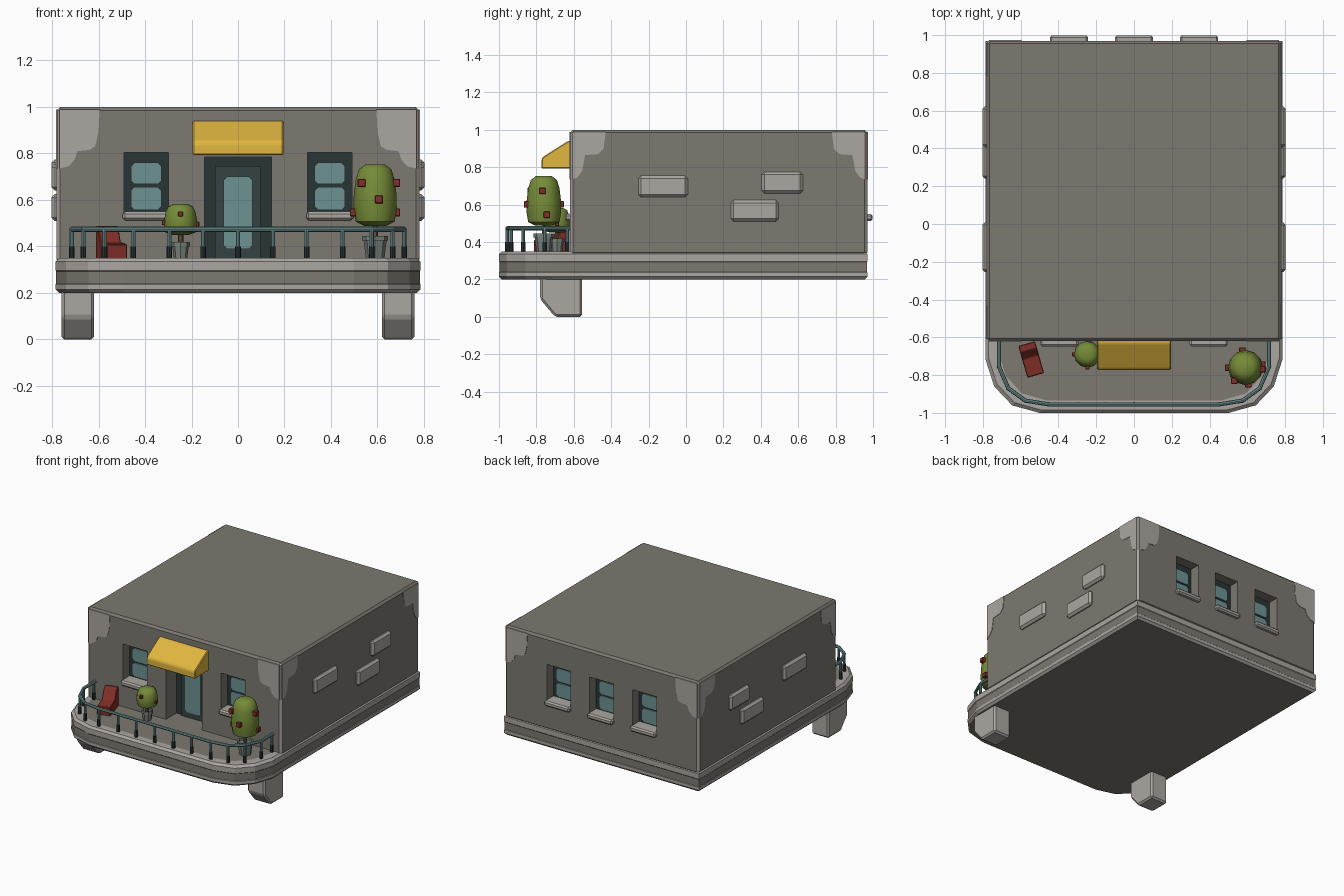
import bpy, bmesh, math
from mathutils import Vector, Matrix

if "Cube" in bpy.data.objects:
    bpy.data.objects.remove(bpy.data.objects["Cube"])


def mat(name, r, g, b):
    m = bpy.data.materials.new(name)
    m.diffuse_color = (r, g, b, 1)
    m.use_nodes = True
    m.node_tree.nodes["Principled BSDF"].inputs["Base Color"].default_value = m.diffuse_color
    return m


WALL = mat("wall grey", 0.205, 0.19, 0.165)
LIGHT = mat("light stone", 0.41, 0.385, 0.355)
DARK = mat("dark frame", 0.022, 0.035, 0.036)
DOOR = mat("door panel", 0.035, 0.055, 0.055)
TEAL = mat("teal glass and rail", 0.155, 0.29, 0.29)
GOLD = mat("awning yellow", 0.75, 0.47, 0.05)
GREEN = mat("leaf green", 0.18, 0.26, 0.04)
RED = mat("chair red", 0.23, 0.03, 0.022)
POT = mat("pot grey", 0.20, 0.23, 0.21)
WOOD = mat("trunk brown", 0.12, 0.08, 0.05)


def finish(name, bm, *mats, smooth=False):
    bmesh.ops.recalc_face_normals(bm, faces=bm.faces)
    me = bpy.data.meshes.new(name)
    bm.to_mesh(me)
    bm.free()
    for m in mats:
        me.materials.append(m)
    ob = bpy.data.objects.new(name, me)
    bpy.context.collection.objects.link(ob)
    if smooth:
        bpy.ops.object.select_all(action='DESELECT')
        ob.select_set(True)
        bpy.context.view_layer.objects.active = ob
        bpy.ops.object.shade_smooth_by_angle(angle=math.radians(40))
    return ob


def box(name, lo, hi, m, bevel=0.0):
    bm = bmesh.new()
    lo, hi = Vector(lo), Vector(hi)
    bmesh.ops.create_cube(bm, size=1, matrix=Matrix.Translation((lo + hi) / 2)
                          @ Matrix.Diagonal((*(hi - lo), 1)))
    if bevel:
        bmesh.ops.bevel(bm, geom=bm.edges[:], offset=bevel, segments=1,
                        affect='EDGES', profile=0.5)
    return finish(name, bm, m)


def prism(name, pts, vec, m, bevel=0.0):
    bm = bmesh.new()
    f = bm.faces.new([bm.verts.new(p) for p in pts])
    r = bmesh.ops.extrude_face_region(bm, geom=[f], use_keep_orig=True)
    vs = [v for v in r['geom'] if isinstance(v, bmesh.types.BMVert)]
    bmesh.ops.translate(bm, verts=vs, vec=vec)
    bmesh.ops.recalc_face_normals(bm, faces=bm.faces)
    if bevel:
        bmesh.ops.bevel(bm, geom=bm.edges[:], offset=bevel, segments=1,
                        affect='EDGES', profile=0.5)
    return finish(name, bm, m)


def rings(bm, loops):
    rows = [[bm.verts.new(p) for p in lp] for lp in loops]
    n = len(rows[0])
    bands = [[bm.faces.new((a[i], a[(i + 1) % n], b[(i + 1) % n], b[i])) for i in range(n)]
             for a, b in zip(rows, rows[1:])]
    return bands, bm.faces.new(rows[0]), bm.faces.new(rows[-1])


def lathe(name, x, y, prof, m, n=10, smooth=False):
    bm = bmesh.new()
    rings(bm, [[(x + r * math.cos(2 * math.pi * i / n), y + r * math.sin(2 * math.pi * i / n), z)
                for i in range(n)] for r, z in prof])
    return finish(name, bm, m, smooth=smooth)


def rod(name, a, b, r, m):
    a, b = Vector(a), Vector(b)
    d = b - a
    bm = bmesh.new()
    bmesh.ops.create_cone(bm, cap_ends=True, segments=8, radius1=r, radius2=r, depth=d.length,
                          matrix=Matrix.Translation((a + b) / 2)
                          @ d.to_track_quat('Z', 'Y').to_matrix().to_4x4())
    return finish(name, bm, m, smooth=True)


# Base slab with rounded front corners, dark stripe, rim and floor
half = [(0.785, 0.97), (0.785, -0.72), (0.74, -0.86), (0.645, -0.96), (0.5, -1.0)]
outline = half + [(-x, y) for x, y in reversed(half)]
levels = [(0.015, 0.2), (0, 0.215), (0, 0.237), (0.003, 0.24), (0.003, 0.293), (0, 0.297),
          (0, 0.335), (0.015, 0.35), (0.065, 0.35)]
bm = bmesh.new()
bands, bottom, top = rings(bm, [[(x * (1 - d / 0.785), y * (1 - d), z) for x, y in outline]
                                for d, z in levels])
for f in bands[3] + [bottom, top]:
    f.material_index = 1
finish("base_slab", bm, LIGHT, WALL)

# House body with recessed openings
YF, YB = -0.62, 0.97
body = box("house_body", (-0.78, YF, 0.33), (0.78, YB, 1.0), WALL, 0.015)
windows = [(-0.395, YF, -1), (0.395, YF, -1), (-0.345, YB, 1), (0, YB, 1), (0.345, YB, 1)]
cutters = [box("door_cut", (-0.145, -0.7, 0.3), (0.145, YF + 0.15, 0.785), WALL)]
for x, y, s in windows:
    cutters.append(box("window_cut", (x - 0.096, min(y - 0.09 * s, y + 0.1 * s), 0.54),
                       (x + 0.096, max(y - 0.09 * s, y + 0.1 * s), 0.805), WALL))
bpy.context.view_layer.objects.active = body
for c in cutters:
    md = body.modifiers.new("cut", 'BOOLEAN')
    md.operation, md.solver, md.object = 'DIFFERENCE', 'EXACT', c
    bpy.ops.object.modifier_apply(modifier=md.name)
    bpy.data.objects.remove(c)
if len(body.data.materials) < 2:
    body.data.materials.append(LIGHT)
light_slot = list(body.data.materials).index(LIGHT)
for p in body.data.polygons:  # pale vertical corner edges
    if abs(p.normal.x) > 0.4 and abs(p.normal.y) > 0.4:
        p.material_index = light_slot

# Worn pale patches at the top corners of every wall
patch = [(0.012, 0.988), (0.185, 0.988), (0.18, 0.89), (0.165, 0.83), (0.14, 0.815),
         (0.09, 0.81), (0.075, 0.77), (0.05, 0.745), (0.012, 0.735)]
side_patch = [(0.012, 0.988), (0.19, 0.988), (0.18, 0.9), (0.15, 0.87), (0.08, 0.865),
              (0.065, 0.78), (0.04, 0.745), (0.012, 0.735)]
for sx in (-1, 1):
    for yc, sy in ((YF, -1), (YB, 1)):
        prism("wall_patch", [(sx * (0.78 - u), yc - 0.003 * sy, z) for u, z in patch],
              (0, 0.006 * sy, 0), LIGHT)
        prism("side_patch", [(sx * 0.777, yc - sy * u, z) for u, z in side_patch],
              (0.006 * sx, 0, 0), LIGHT)


def glass(name, x, y, s, w, z0, z1):
    c = 0.015
    pts = [(-w + c, z0), (w - c, z0), (w, z0 + c), (w, z1 - c), (w - c, z1), (-w + c, z1),
           (-w, z1 - c), (-w, z0 + c)]
    prism(name, [(x + u, y, z) for u, z in pts], (0, 0.008 * s, 0), TEAL)


# Windows with two panes and a sill
for x, y, s in windows:
    a, b = sorted((y - 0.1 * s, y - 0.075 * s))
    box("window_frame", (x - 0.098, a, 0.53), (x + 0.098, b, 0.81), DARK)
    for z0, z1 in ((0.557, 0.655), (0.668, 0.76)):
        glass("window_pane", x, y - 0.076 * s, s, 0.066, z0, z1)
    a, b = sorted((y - 0.08 * s, y + 0.028 * s))
    box("window_sill", (x - 0.101, a, 0.512), (x + 0.101, b, 0.55), LIGHT, 0.01)

# Door
box("door_frame", (-0.147, YF + 0.12, 0.345), (0.147, YF + 0.16, 0.79), DARK)
box("door_leaf", (-0.1, YF + 0.108, 0.345), (0.1, YF + 0.13, 0.745), DOOR)
glass("door_glass", 0, YF + 0.109, -1, 0.063, 0.39, 0.7)

# Awning
prism("awning", [(-0.195, y, z) for y, z in ((-0.61, 0.942), (-0.635, 0.938), (-0.765, 0.855),
                                             (-0.773, 0.84), (-0.773, 0.793), (-0.61, 0.793))],
      (0.39, 0, 0), GOLD, 0.005)

# Raised stones and front feet, mirrored on both sides
for s in (-1, 1):
    for y0, y1, z0, z1 in ((-0.255, 0.01, 0.64, 0.755), (0.405, 0.625, 0.66, 0.775),
                           (0.24, 0.495, 0.51, 0.625)):
        xa, xb = sorted((s * 0.75, s * 0.803))
        box("wall_stone", (xa, y0, z0), (xb, y1, z1), LIGHT, 0.015)
    prism("front_foot", [(s * 0.619, y, z) for y, z in ((-0.78, 0.215), (-0.78, 0.095),
          (-0.7, 0.0), (-0.555, 0.0), (-0.555, 0.215))], (s * 0.14, 0, 0), LIGHT, 0.012)

# Balcony railing
right = [(0.715, -0.62), (0.715, -0.755), (0.665, -0.87), (0.575, -0.935), (0.45, -0.955)]
mid = [(0.295, -0.955), (0.15, -0.955), (0, -0.955), (-0.15, -0.955), (-0.295, -0.955)]
path = right + mid + [(-x, y) for x, y in reversed(right)]
for (ax, ay), (bx, by) in zip(path, path[1:]):
    rod("rail_bar", (ax, ay, 0.474), (bx, by, 0.474), 0.011, TEAL)
for x, y in path[1:-1] + [(0.715, -0.635), (-0.715, -0.635)]:
    rod("rail_post", (x, y, 0.345), (x, y, 0.48), 0.009, TEAL)
    rod("rail_post_foot", (x, y, 0.345), (x, y, 0.4), 0.012, DARK)

# Potted plants: pot, trunk, bush and red blossoms
for x, y, r, z0, z1, pr, pz in ((-0.247, -0.69, 0.071, 0.45, 0.582, 0.04, 0.42),
                                (0.59, -0.76, 0.093, 0.488, 0.753, 0.056, 0.445)):
    h = z1 - z0
    lathe("plant_pot", x, y, [(pr * 0.7, 0.345), (pr * 0.88, pz - 0.02), (pr, pz - 0.02),
                              (pr, pz), (pr * 0.8, pz), (pr * 0.75, pz - 0.012)], POT, 8)
    lathe("plant_trunk", x, y, [(0.012, pz - 0.03), (0.012, z0 + 0.02)], WOOD, 6)
    lathe("plant_bush", x, y, [(r * k, z0 + h * t) for k, t in
          ((0.5, 0), (0.9, 0.07), (1, 0.28), (0.99, 0.5), (0.9, 0.75), (0.75, 0.92), (0.45, 1))],
          GREEN, 12, True)
    big = r > 0.08
    spots = ([(-80, 0.43), (-5, 0.7), (10, 0.22), (180, 0.22), (100, 0.43), (-130, 0.7)]
             if big else [(-90, 0.68), (0, 0.35), (180, 0.4), (80, 0.55)])
    b = 0.017 if big else 0.011
    for ang, t in spots:
        cx = x + r * 0.98 * math.cos(math.radians(ang))
        cy = y + r * 0.98 * math.sin(math.radians(ang))
        cz = z0 + h * t
        box("blossom", (cx - b, cy - b, cz - b), (cx + b, cy + b, cz + b), RED, 0.003)

# Red lounge chair, turned slightly
chair = prism("lounge_chair", [(-0.046, y, z) for y, z in ((-0.09, 0.345), (-0.09, 0.41),
              (0.01, 0.42), (0.05, 0.488), (0.085, 0.488), (0.085, 0.345))],
              (0.092, 0, 0), RED, 0.004)
chair.location = (-0.545, -0.715, 0)
chair.rotation_euler.z = math.radians(16)
